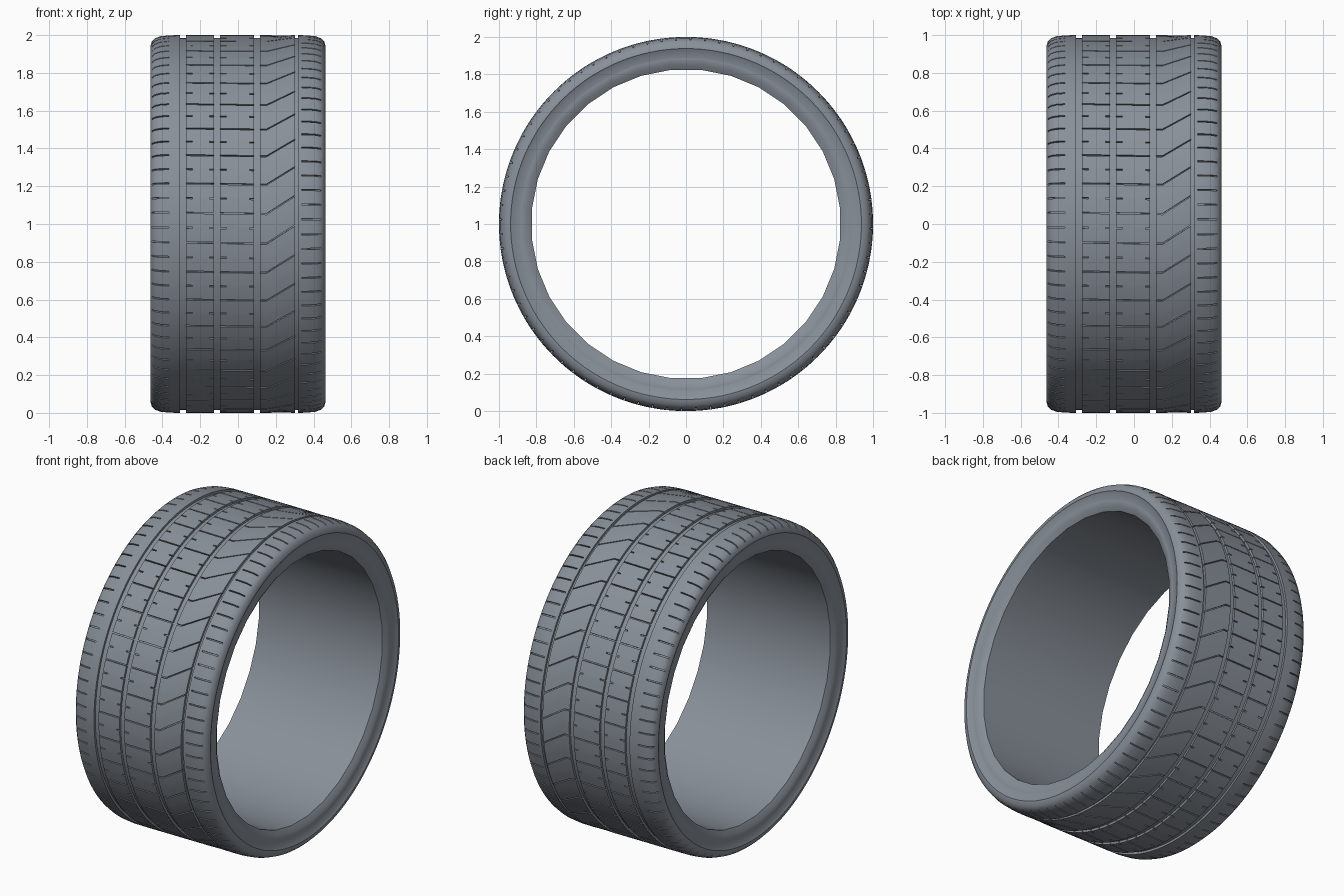
import bpy, bmesh, math
from mathutils import Vector

if "Cube" in bpy.data.objects:
    bpy.data.objects.remove(bpy.data.objects["Cube"])

REPEATS = 40                                  # tread pattern repeats round the tyre
COLS = [0, 0.4, 2.5, 4.5, 4.9, 7.0]           # degrees in one 9 degree repeat

# Dark blue-grey rubber
rubber = bpy.data.materials.new("rubber")
rubber.diffuse_color = (0.25, 0.28, 0.32, 1)
rubber.use_nodes = True
rubber.node_tree.nodes["Principled BSDF"].inputs["Base Color"].default_value = rubber.diffuse_color


def polar(x, r, deg):
    a = math.radians(deg)
    return Vector((x, -r * math.cos(a), 1 + r * math.sin(a)))


def interp(x, pts):
    for (x0, y0), (x1, y1) in zip(pts, pts[1:]):
        if x <= x1:
            return y0 + (y1 - y0) * max(0, x - x0) / (x1 - x0)
    return pts[-1][1]


def finish(bm, name, angle):
    bmesh.ops.recalc_face_normals(bm, faces=bm.faces)
    # Make the open shells face outwards at a sidewall
    f = max(bm.faces, key=lambda f: abs(f.normal.x) * f.calc_area())
    if f.normal.x * f.calc_center_median().x < 0:
        bmesh.ops.reverse_faces(bm, faces=bm.faces)
    me = bpy.data.meshes.new(name)
    bm.to_mesh(me)
    bm.free()
    me.materials.append(rubber)
    ob = bpy.data.objects.new(name, me)
    bpy.context.collection.objects.link(ob)
    bpy.ops.object.select_all(action='DESELECT')
    ob.select_set(True)
    bpy.context.view_layer.objects.active = ob
    bpy.ops.object.shade_smooth_by_angle(angle=math.radians(angle))


def lathe(bm, profile, angles, shift=lambda x: 0):
    rows = [[bm.verts.new(polar(x, r, a + shift(x))) for a in angles] for x, r in profile]
    n = len(angles)
    return [[bm.faces.new((A[j], A[(j + 1) % n], B[(j + 1) % n], B[j])) for j in range(n)]
            for A, B in zip(rows, rows[1:])]


# Tread and sidewalls: one revolved grid whose rows line up with the grooves
crown = [(-0.44, .983), (-0.41, .994), (-0.364, .999), (-0.306, 1), (-0.274, 1), (-0.24, 1),
         (-0.15, 1), (-0.127, 1), (-0.095, 1), (-0.06, 1), (0.06, 1), (0.085, 1), (0.116, 1),
         (0.15, 1), (0.302, 1), (0.318, 1), (0.335, .9995), (0.364, .999), (0.41, .994), (0.44, .983)]
side = [(.454, .885), (.461, .934), (.4645, .938), (.463, .945), (.456, .967)]
profile = [(-x, r) for x, r in side] + crown + [(x, r) for x, r in reversed(side)]

# Sideways sweep of the cross cuts, in degrees
sweep = [(-0.46, 0.5), (-0.27, 0.4), (0.15, 0), (0.302, 5.6), (0.335, 7.4), (0.47, 7.4)]
rings = [(-0.306, -0.274), (-0.127, -0.095), (0.085, 0.116), (0.302, 0.318)]
shoulders = [(-0.456, -0.364), (0.335, 0.44)]
main_cuts = shoulders + [(-0.274, -0.127), (-0.095, 0.085), (0.116, 0.302)]
mid_cuts = shoulders + [(-0.274, -0.24), (-0.15, -0.127), (-0.095, -0.06), (0.06, 0.085)]

bm = bmesh.new()
angles = [2.8 + 9 * k + c for k in range(REPEATS) for c in COLS]
grid = lathe(bm, profile, angles, lambda x: interp(x, sweep))
grooves = []
for i, row in enumerate(grid):
    x = (profile[i][0] + profile[i + 1][0]) / 2
    inside = lambda spans: any(a < x < b for a, b in spans)
    for j, f in enumerate(row):
        c = j % len(COLS)
        if inside(rings) or (c == 0 and inside(main_cuts)) or (c == 3 and inside(mid_cuts)):
            grooves.append(f)

# Sink the grooves towards the axle
res = bmesh.ops.extrude_face_region(bm, geom=grooves)
left = [f for f in grooves if f.is_valid]
if left:
    bmesh.ops.delete(bm, geom=left, context='FACES_ONLY')
for v in res['geom']:
    if isinstance(v, bmesh.types.BMVert):
        d = Vector((0, v.co.y, v.co.z - 1))
        v.co -= d.normalized() * 0.014
finish(bm, "tyre_tread", 35)

# Inner barrel with rounded bead lips, coarser than the tread
bm = bmesh.new()
lip = [(.453, .90), (.455, .885), (.447, .856), (.43, .828)]
lip = [(-x, r) for x, r in lip] + [(x, r) for x, r in reversed(lip)]
lathe(bm, lip, [360 * (k + .5) / 32 for k in range(32)])
finish(bm, "tyre_inner_barrel", 35)
